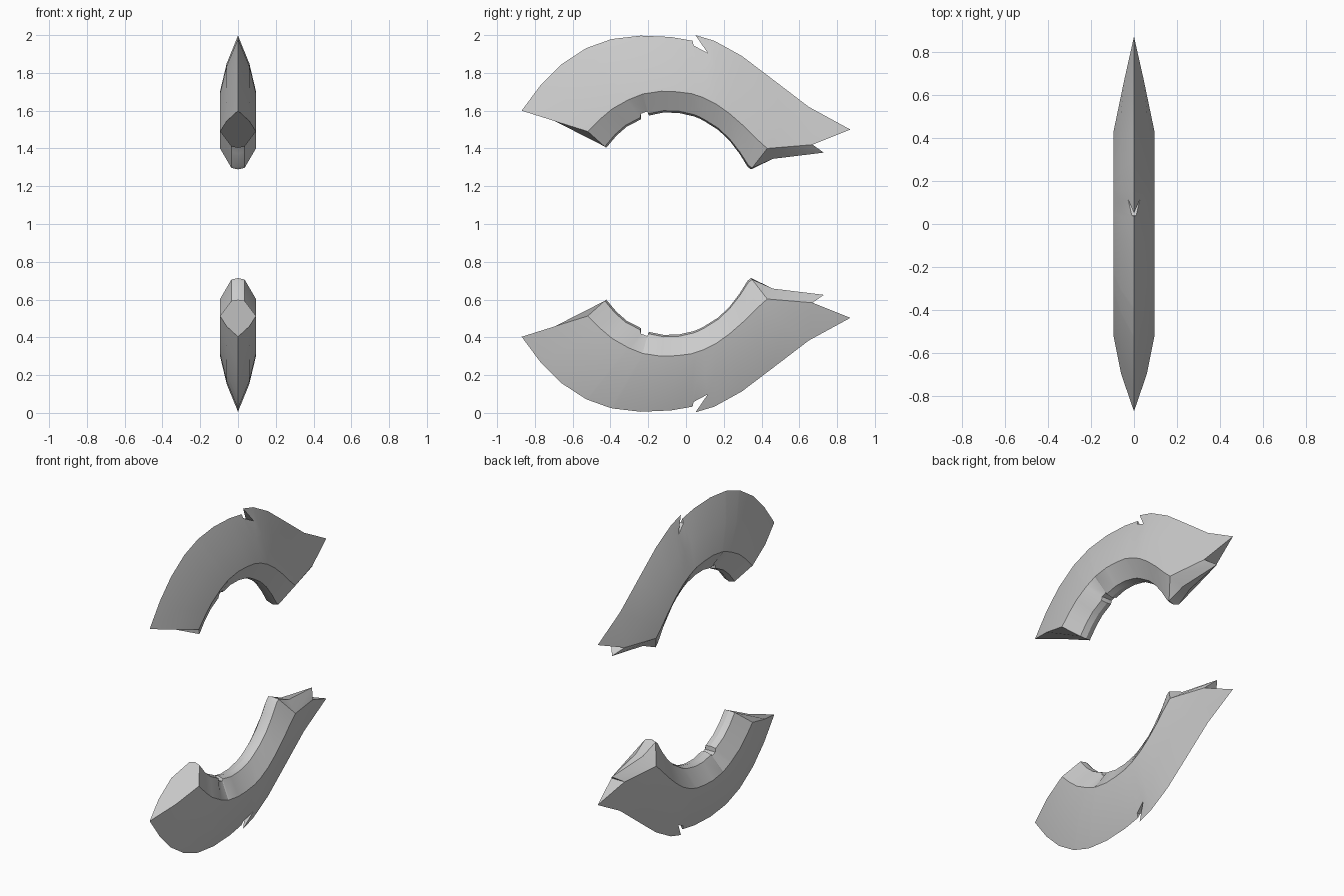
import bpy, bmesh, math
from mathutils import Vector

if "Cube" in bpy.data.objects:
    bpy.data.objects.remove(bpy.data.objects["Cube"])

# Cross-section stations along the blade: (y, z) of cutting edge, ridge, inner rim
STATIONS = [
    (-.87, 1.60, -.52, 1.49, -.43, 1.41),
    (-.77, 1.735, -.455, 1.555, -.375, 1.475),
    (-.66, 1.845, -.39, 1.61, -.32, 1.523),
    (-.53, 1.93, -.31, 1.655, -.243, 1.563),
    (-.52, 1.934, -.30, 1.66, -.238, 1.584),
    (-.40, 1.977, -.23, 1.688, -.205, 1.596),
    (-.385, 1.98, -.22, 1.69, -.198, 1.584),
    (-.24, 1.997, -.13, 1.703, -.12, 1.600),
    (-.08, 1.99, -.05, 1.70, -.04, 1.598),
    (.035, 1.97, .03, 1.69, .04, 1.58),
    (.04, 1.945, .05, 1.683, .07, 1.568),
    (.115, 1.905, .09, 1.67, .10, 1.552),
    (.15, 1.97, .16, 1.635, .17, 1.508),
    (.295, 1.89, .23, 1.585, .23, 1.452),
    (.46, 1.765, .31, 1.515, .285, 1.382),
    (.65, 1.62, .38, 1.445, .33, 1.312),
    (.87, 1.50, .43, 1.40, .35, 1.297),
]
EDGE_WIDTH = {10: .01, 11: .028}      # open edge inside the hooked nick
RIM_GAP = (4, 5)                      # small gap in the inner rim
MIDDLE = {10: (.06, 1.82), 11: (.10, 1.81), 16: (.67, 1.42)}


def build_blade(name, flip):
    bm = bmesh.new()

    def vert(x, y, z):
        return bm.verts.new((x, y, 2.003 - z if flip else z))

    def face(*vs):
        bm.faces.new(vs)

    # Rings: two sides of four points, plus a centre point on the inner rim
    rings = []
    for i, (oy, oz, ry, rz, iy, iz) in enumerate(STATIONS):
        my, mz = MIDDLE.get(i, ((oy + ry) / 2, (oz + rz) / 2))
        mx = .045 if i == 16 else .06
        sides = [[vert(s * EDGE_WIDTH.get(i, 0), oy, oz), vert(s * mx, my, mz),
                  vert(s * .095, ry, rz), vert(s * .035, iy, iz)] for s in (1, -1)]
        d = Vector((iy - ry, iz - rz)).normalized() * (0 if i in RIM_GAP else .01)
        rings.append((sides[0], sides[1], vert(0, iy + d.x, iz + d.y)))

    # Skin between rings
    for a, b in zip(rings, rings[1:]):
        for k in (0, 1):
            for j in range(3):
                face(a[k][j], b[k][j], b[k][j + 1], a[k][j + 1])
            face(a[k][3], b[k][3], b[2], a[2])
        if a is not rings[11]:
            face(a[0][0], b[0][0], b[1][0], a[1][0])

    # Hook overhanging the nick
    hook = vert(0, .05, 2.0)
    for k in (0, 1):
        face(rings[11][k][0], hook, rings[12][k][0])
    face(rings[11][0][0], hook, rings[11][1][0])

    # Flat front end
    r, l, c = rings[0]
    face(*r, c, *reversed(l))

    # Barbed back end with a second point under the main one
    r, l, c = rings[-1]
    barb = vert(0, .73, 1.378)
    heel = [vert(s * .025, .46, 1.345) for s in (1, -1)]
    for side, h in ((r, heel[0]), (l, heel[1])):
        face(side[1], side[2], barb)
        face(side[2], h, barb)
        face(side[2], side[3], h)
    face(r[0], r[1], l[1], l[0])
    face(r[1], barb, l[1])
    face(heel[0], heel[1], barb)
    face(r[3], c, l[3], heel[1], heel[0])

    bmesh.ops.remove_doubles(bm, verts=bm.verts, dist=.0005)
    bmesh.ops.dissolve_degenerate(bm, edges=bm.edges, dist=.0005)
    bmesh.ops.recalc_face_normals(bm, faces=bm.faces)
    for f in bm.faces:
        f.smooth = True
    mesh = bpy.data.meshes.new(name)
    bm.to_mesh(mesh)
    bm.free()
    mesh.set_sharp_from_angle(angle=math.radians(28))
    obj = bpy.data.objects.new(name, mesh)
    bpy.context.collection.objects.link(obj)


build_blade("upper_blade", False)
build_blade("lower_blade", True)
